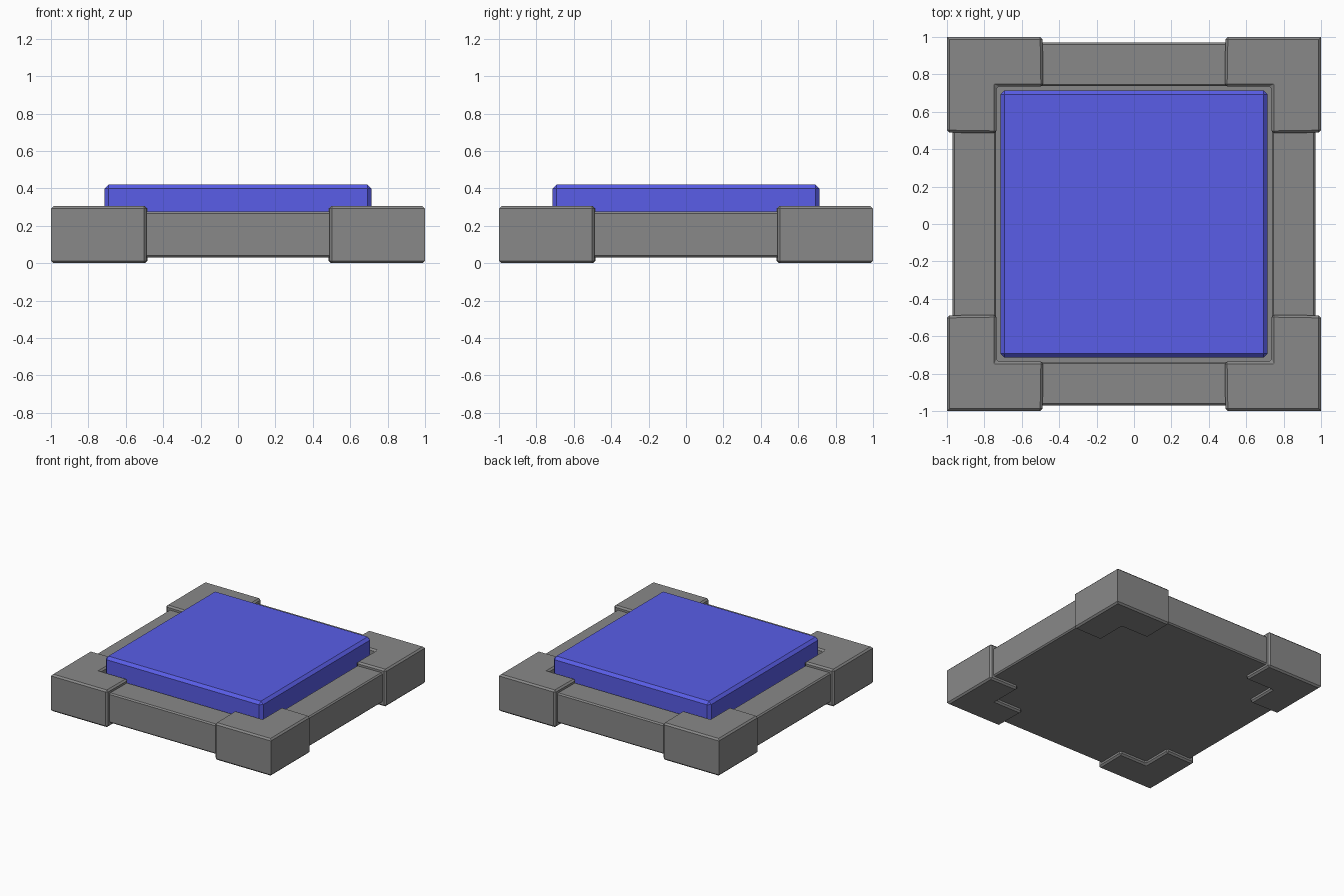
import bpy, bmesh

if "Cube" in bpy.data.objects:
    bpy.data.objects.remove(bpy.data.objects["Cube"])

def material(name, color):
    mat = bpy.data.materials.new(name)
    mat.diffuse_color = (*color, 1)
    mat.use_nodes = True
    mat.node_tree.nodes["Principled BSDF"].inputs["Base Color"].default_value = mat.diffuse_color
    return mat

def finish(name, bm, mat):
    bmesh.ops.recalc_face_normals(bm, faces=bm.faces)
    me = bpy.data.meshes.new(name)
    bm.to_mesh(me)
    bm.free()
    me.materials.append(mat)
    ob = bpy.data.objects.new(name, me)
    bpy.context.collection.objects.link(ob)
    return ob

def extrude_z(bm, face, dz):
    ext = bmesh.ops.extrude_face_region(bm, geom=[face], use_keep_orig=True)
    verts = [g for g in ext["geom"] if isinstance(g, bmesh.types.BMVert)]
    bmesh.ops.translate(bm, verts=verts, vec=(0, 0, dz))

def prism(points, z0, z1):
    bm = bmesh.new()
    base = bm.faces.new([bm.verts.new((x, y, z0)) for x, y in points])
    extrude_z(bm, base, z1 - z0)
    bmesh.ops.recalc_face_normals(bm, faces=bm.faces)
    return bm

def square(h):
    return [(-h, -h), (h, -h), (h, h), (-h, h)]

def chamfer(bm, edges, width):
    bmesh.ops.bevel(bm, geom=edges, offset=width, segments=1, affect='EDGES')

grey = material("dark_grey", (0.25, 0.25, 0.25))
blue = material("blue", (0.1, 0.11, 0.8))

# Tray: low square rim with a recessed floor and closed underside
bm = prism(square(0.97), 0.03, 0.275)
top = max(bm.faces, key=lambda f: f.calc_center_median().z)
bmesh.ops.inset_region(bm, faces=[top], thickness=0.97 - 0.737, use_even_offset=True)
extrude_z(bm, top, -0.1)
bmesh.ops.delete(bm, geom=[top], context='FACES_ONLY')
bmesh.ops.recalc_face_normals(bm, faces=bm.faces)

def is_rim(edge):
    a, b = (v.co for v in edge.verts)
    level = any(abs(a.z - z) < 1e-4 and abs(b.z - z) < 1e-4 for z in (0.03, 0.275))
    return level and (a - b).length > 1

chamfer(bm, [e for e in bm.edges if is_rim(e)], 0.01)
finish("tray_frame", bm, grey)

# Corner guards: chamfered L blocks, mirrored to all four corners
bm = prism([(1, 1), (0.489, 1), (0.485, 0.735), (0.735, 0.735),
            (0.735, 0.485), (1, 0.489)], 0, 0.305)
chamfer(bm, [e for e in bm.edges
             if not all(v.co.x > 0.99 and v.co.y > 0.99 for v in e.verts)], 0.013)
guards = finish("corner_guards", bm, grey)
mir = guards.modifiers.new("mirror", 'MIRROR')
mir.use_axis = (True, True, False)
mir.use_mirror_merge = False

# Pad: blue chamfered plate sitting in the tray
bm = prism(square(0.715), 0.15, 0.42)
chamfer(bm, bm.edges[:], 0.022)
finish("pad", bm, blue)
